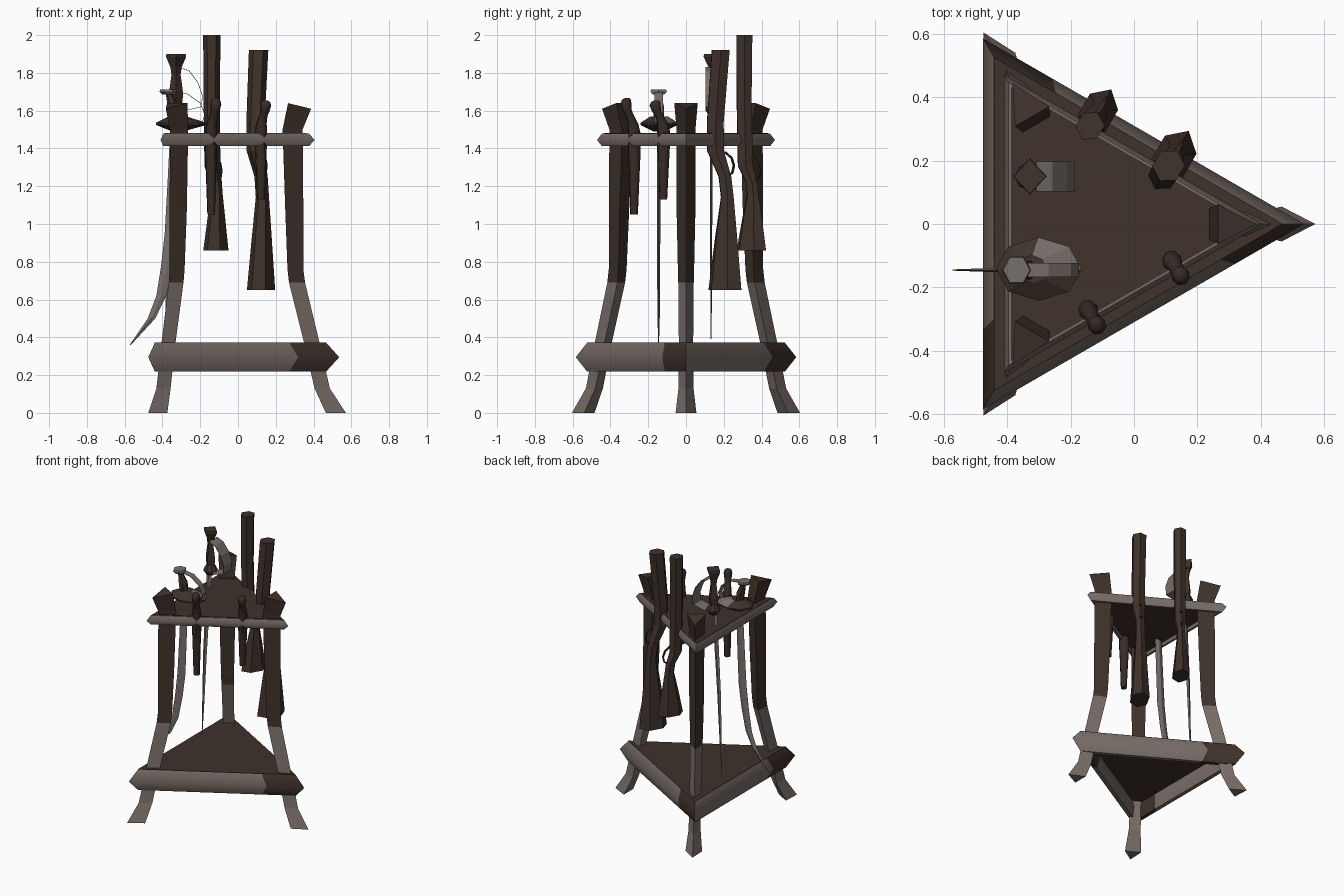
import bpy, bmesh, math
from mathutils import Vector

if "Cube" in bpy.data.objects:
    bpy.data.objects.remove(bpy.data.objects["Cube"])


def material(name, rgb):
    m = bpy.data.materials.new(name)
    m.use_nodes = True
    m.diffuse_color = (*rgb, 1)
    m.node_tree.nodes["Principled BSDF"].inputs["Base Color"].default_value = (*rgb, 1)
    return m


BROWN = material("dark wood", (.05, .032, .024))
WORN = material("worn pale wood", (.19, .154, .138))
DEEP = material("deep brown wood", (.039, .025, .019))
STEEL = material("dull steel", (.187, .16, .147))
CX = -.138  # middle of the triangular shelves
LEG_CX = -.126  # middle of the three legs


def add_object(name, bm, mats, smooth=0):
    me = bpy.data.meshes.new(name)
    bm.to_mesh(me)
    bm.free()
    for m in mats:
        me.materials.append(m)
    if smooth:
        me.shade_smooth()
        me.set_sharp_from_angle(angle=math.radians(smooth))
    ob = bpy.data.objects.new(name, me)
    bpy.context.collection.objects.link(ob)
    return ob


def build(name, rings, mats, rule=None, closed=False, smooth=0):
    """Skin a stack of point rings; capped at both ends, or joined end to end."""
    bm = bmesh.new()
    loops = [[bm.verts.new(p) for p in ring] for ring in rings]
    pairs = list(zip(loops, loops[1:]))
    if closed:
        pairs.append((loops[-1], loops[0]))
    else:
        bm.faces.new(loops[0][::-1])
        bm.faces.new(loops[-1])
    for a, b in pairs:
        for i in range(len(a)):
            j = (i + 1) % len(a)
            bm.faces.new((a[i], a[j], b[j], b[i]))
    bmesh.ops.recalc_face_normals(bm, faces=bm.faces)
    if rule:
        for f in bm.faces:
            f.material_index = rule(f.calc_center_median())
    return add_object(name, bm, mats, smooth)


def frame(origin, heading):
    n = Vector((math.cos(heading), math.sin(heading), 0))
    return Vector(origin), n, Vector((-n.y, n.x, 0))


def loft(name, origin, heading, sections, sides, mats, rule=None, smooth=0):
    """Sections are (height, offset along heading, half depth, half width)."""
    o, n, t = frame(origin, heading)
    angles = [math.tau * k / sides for k in range(sides)]
    rings = []
    for z, off, rn, rt in sections:
        c = o + n * off + Vector((0, 0, z))
        rings.append([c + n * rn * math.cos(a) + t * rt * math.sin(a) for a in angles])
    return build(name, rings, mats, rule, smooth=smooth)


def ribbon(name, origin, heading, path, width, mat, thick=.008):
    """Bent metal strip; path is (offset along heading, height)."""
    o, n, t = frame(origin, heading)
    bm = bmesh.new()
    rows = []
    for off, z in path:
        p = o + n * off + Vector((0, 0, z))
        rows.append([bm.verts.new(p + t * s * width / 2) for s in (-1, 1)])
    for a, b in zip(rows, rows[1:]):
        bm.faces.new((a[0], a[1], b[1], b[0]))
    solid = add_object(name, bm, [mat]).modifiers.new("thickness", "SOLIDIFY")
    solid.thickness = thick
    solid.offset = 0


def triangle(r, z, split=None):
    """Triangle of inradius r, optionally with one extra point on each side."""
    corners = [Vector((CX + 2 * r * math.cos(a), 2 * r * math.sin(a), z))
               for a in (math.radians(d) for d in (0, 120, 240))]
    points = []
    for i, c in enumerate(corners):
        points.append(c)
        if split:
            points.append(c.lerp(corners[(i + 1) % 3], split))
    return points


def dark_end(p):
    """Dark wood on the last stretch of each side of the lower rim."""
    a = math.degrees(math.atan2(p.y, p.x - CX)) % 120
    return 0 if a > 85 else 1


# Shelves: pointed rims around flat boards
lower = [(.337, .295), (.303, .37), (.275, .37), (.262, .295), (.275, .22), (.303, .22)]
build("lower_rim", [triangle(r, z, .785) for r, z in lower], [BROWN, WORN], dark_end, True, 60)
build("lower_board", [triangle(.303, .33), triangle(.303, .373)], [BROWN])
upper = [(.272, 1.445), (.257, 1.478), (.242, 1.478), (.236, 1.445), (.242, 1.412), (.257, 1.412)]
build("upper_rim", [triangle(r, z) for r, z in upper], [WORN], None, True, 60)
build("upper_board", [triangle(.25, 1.435), triangle(.25, 1.481)], [BROWN])

# Legs: triangular section, (height, inner x, outer x, half width)
leg = [(0, .465, .571, .055), (.13, .405, .486, .04), (.37, .35, .432, .038),
       (.69, .27, .355, .041), (.76, .262, .346, .043), (1.08, .25, .346, .05),
       (1.5, .236, .342, .05), (1.64, .265, .387, .062)]
for k, side in enumerate(("left", "back_right", "front_right")):
    ca, sa = math.cos(k * math.tau / 3), math.sin(k * math.tau / 3)
    rings = []
    for z, inner, outer, w in leg:
        tip_z = z - .03 if z > 1.6 else z
        local = [(inner - LEG_CX, -w, z), (outer - LEG_CX, 0, tip_z), (inner - LEG_CX, w, z)]
        rings.append([(LEG_CX + x * ca - y * sa, x * sa + y * ca, h) for x, y, h in local])
    build("leg_" + side, rings, [BROWN, WORN], lambda p: int(p.z < .69))

# Long guns on the back edge: flared stock up to the grip, then a six-sided barrel
OUT = math.radians(60)
for name, x, y, base, length, s, grip, bend, lean in (
        ("tall", -.117, .346, .86, 1.14, 1, .29, .046, .003),
        ("short", .122, .206, .65, 1.27, 1.12, .43, .072, .046)):
    breech = grip * 1.35
    gun = [(0, 0, .09, .059), (grip * .5, .1, .061, .043), (grip * .9, .2, .035, .03),
           (grip * 1.1, 0, .035, .03), (breech, -.8, .046, .041), (.7, -1, .046, .042),
           (1, -1, .049, .045)]
    loft(name + "_long_gun", (x, y, base), OUT,
         [(t * length, o * bend + lean * max(0, t - breech) / (1 - breech), a * s, b * s)
          for t, o, a, b in gun], 6, [BROWN])
    ribbon(name + "_trigger_guard", (x, y, base + grip * 1.1 * length), OUT,
           [(.01, 0), (.045, .02), (.055, .06), (.04, .1), (0, .13)], .014, DEEP)

# Pistols hung muzzle down on the front edge
FRONT = math.radians(-60)
pistol = [(0, 0, .021, .021), (.22, -.002, .03, .027), (.33, -.002, .036, .031),
          (.43, -.002, .035, .031), (.48, .006, .03, .027), (.52, .024, .024, .022),
          (.55, .042, .026, .024), (.585, .05, .031, .029), (.607, .047, .026, .024),
          (.617, .043, .012, .012)]
for name, x, y, base, s in (("left", .122, -.12, 1.13, .85), ("right", -.142, -.275, 1.05, 1)):
    loft(name + "_pistol", (x, y, base), FRONT,
         [(z * s, o, a, b) for z, o, a, b in pistol], 8, [DEEP], smooth=50)

# Curved sword: blade, bowl guard half in bare metal, grip, cap and knuckle bow
curved = (-.33, -.145, 0)
loft("curved_blade", curved, math.pi,
     [(.36, .24, .003, .002), (.5, .128, .02, .006), (.62, .076, .026, .007),
      (.78, .047, .03, .008), (.95, .026, .032, .009), (1.2, .014, .03, .009),
      (1.52, 0, .028, .009)], 4, [STEEL])
loft("curved_sword_guard", (-.3, -.142, 0), 0,
     [(1.49, -.02, .03, .03), (1.525, 0, .135, .1), (1.535, 0, .135, .1),
      (1.57, -.02, .045, .045)], 8, [BROWN, STEEL],
     lambda p: int(p.y > -.14 and p.z > 1.54 and p.x > -.34))
loft("curved_sword_grip", curved, math.pi,
     [(1.53, 0, .026, .03), (1.62, .012, .03, .034), (1.65, .022, .024, .024),
      (1.69, .035, .018, .018)], 6, [BROWN])
loft("curved_sword_cap", curved, math.pi,
     [(1.685, .035, .035, .035), (1.7, .04, .045, .05), (1.712, .04, .042, .046)], 6, [STEEL])
ribbon("curved_sword_bow", curved, 0,
       [(-.03, 1.7), (.06, 1.69), (.13, 1.64), (.155, 1.58), (.14, 1.535)], .045, STEEL, .003)

# Straight sword: blade, small guard, flared hilt and knuckle bow
straight = (-.328, .15, 0)
loft("straight_blade", (-.325, .133, 0), math.pi,
     [(.39, .058, .002, .002), (.6, .05, .008, .004), (1, .035, .015, .006),
      (1.6, 0, .02, .008)], 4, [STEEL])
loft("straight_sword_guard", straight, 0,
     [(1.57, 0, .025, .025), (1.6, 0, .048, .045), (1.61, 0, .048, .045),
      (1.65, 0, .025, .025)], 8, [BROWN])
loft("straight_sword_grip", straight, 0,
     [(1.6, 0, .028, .026), (1.69, 0, .038, .034), (1.79, 0, .024, .024),
      (1.83, 0, .03, .03), (1.885, 0, .053, .057), (1.9, 0, .051, .055)], 4, [BROWN])
ribbon("straight_sword_bow", straight, 0,
       [(.02, 1.83), (.07, 1.81), (.115, 1.75), (.14, 1.68), (.133, 1.62), (.04, 1.6)],
       .095, STEEL, .003)
